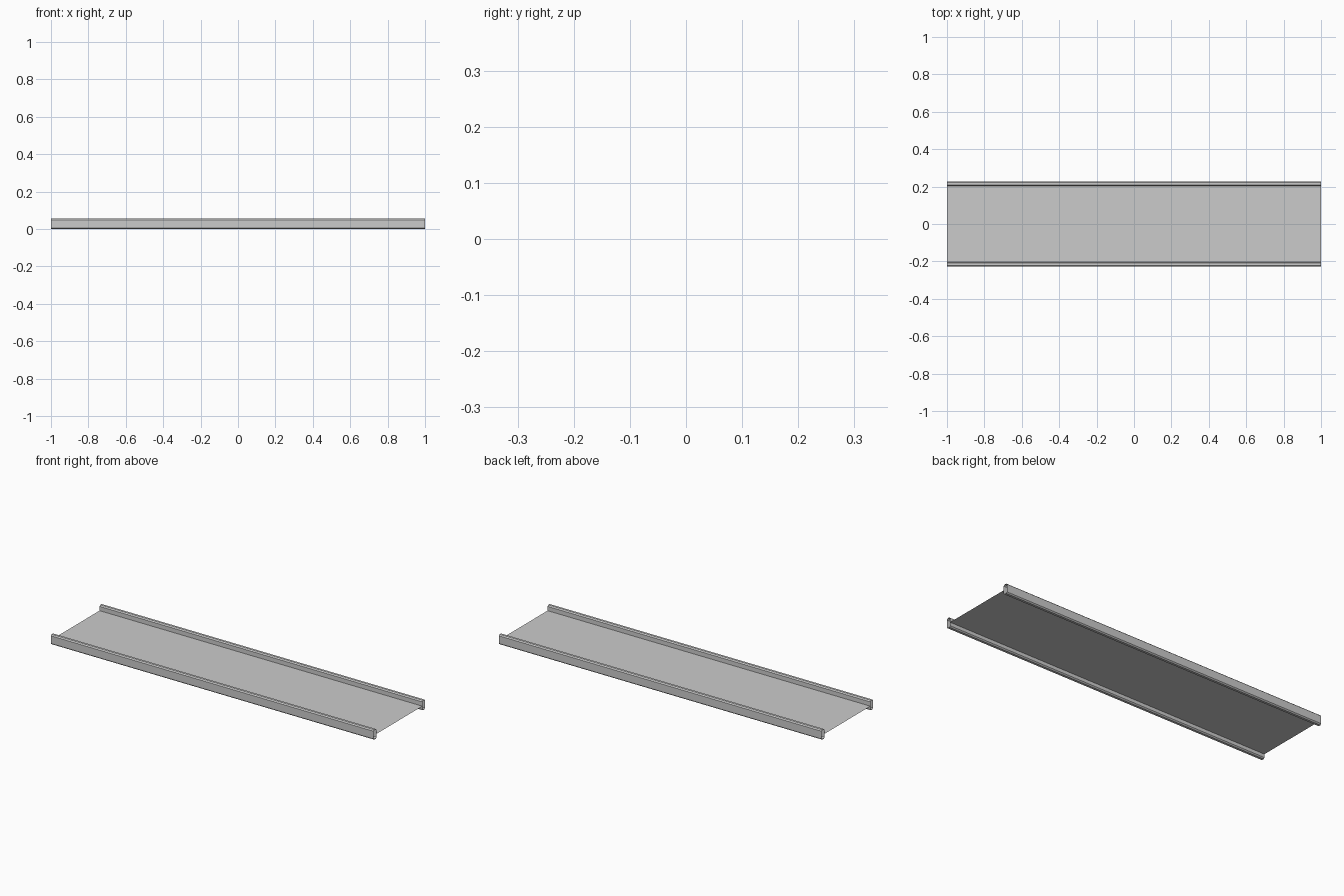
import bpy

if "Cube" in bpy.data.objects:
    bpy.data.objects.remove(bpy.data.objects["Cube"])

HALF_LEN = 1.0
Y_IN, Y_OUT, TOP = 0.203, 0.228, 0.055
BEV = 0.006
FLOOR_Z = 0.025


def extrude_x(name, profile, closed):
    """Open-ended sheet swept along x from a (y, z) profile."""
    n = len(profile)
    verts = [(x, y, z) for x in (-HALF_LEN, HALF_LEN) for y, z in profile]
    faces = [(i, (i + 1) % n, (i + 1) % n + n, i + n)
             for i in range(n if closed else n - 1)]
    mesh = bpy.data.meshes.new(name)
    mesh.from_pydata(verts, [], faces)
    mesh.update()
    obj = bpy.data.objects.new(name, mesh)
    bpy.context.collection.objects.link(obj)
    return obj


# Flat bed between the rails (normal up)
extrude_x("bed", [(Y_IN, FLOOR_Z), (-Y_IN, FLOOR_Z)], False)

# Hollow side rail with chamfered edges, open at both ends
rail = [(Y_IN, BEV), (Y_IN, TOP - BEV), (Y_IN + BEV, TOP), (Y_OUT - BEV, TOP),
        (Y_OUT, TOP - BEV), (Y_OUT, BEV), (Y_OUT - BEV, 0), (Y_IN + BEV, 0)]
extrude_x("back_rail", rail[::1], True)
extrude_x("front_rail", [(-y, z) for y, z in rail][::-1], True)

# Consistent outward normals
for name in ("back_rail", "front_rail"):
    me = bpy.data.objects[name].data
    top = max(me.polygons, key=lambda p: p.center.z)
    if top.normal.z < 0:
        me.flip_normals()
bed = bpy.data.objects["bed"].data
if bed.polygons[0].normal.z < 0:
    bed.flip_normals()
